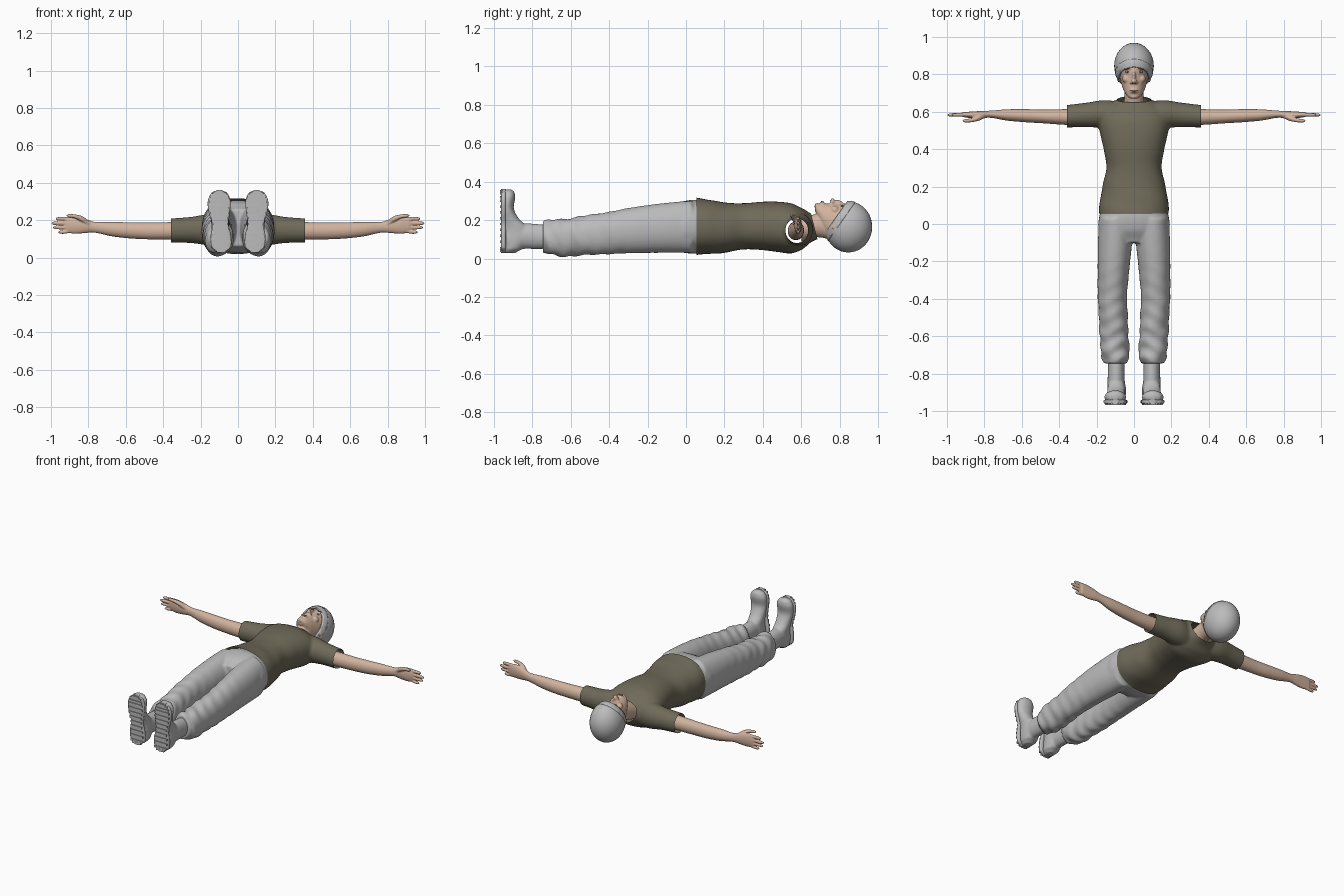
import bpy, bmesh
from math import sin, cos, pi, radians, copysign
from mathutils import Vector, Matrix

cube = bpy.data.objects.get("Cube")
if cube:
    bpy.data.objects.remove(cube)


def material(name, colour):
    m = bpy.data.materials.new(name)
    m.use_nodes = True
    m.diffuse_color = (*colour, 1)
    m.node_tree.nodes["Principled BSDF"].inputs["Base Color"].default_value = (*colour, 1)
    return m


grey = material("grey cloth", (.5, .5, .5))
olive = material("olive cloth", (.16, .145, .1))
skin = material("skin", (.64, .45, .34))
brown = material("brow brown", (.16, .1, .07))
blue = material("eye blue grey", (.25, .32, .38))
rose = material("lip rose", (.5, .28, .22))


def spline(rows, steps=8):
    """Smooth in-between rows through the given ones."""
    out = []
    for i in range(len(rows) - 1):
        p0, p1, p2, p3 = (rows[max(0, min(len(rows) - 1, i + k))] for k in (-1, 0, 1, 2))
        for s in range(steps):
            t = s / steps
            out.append([b + t * ((c - a) / 2 + t * (a - 2.5 * b + 2 * c - d / 2
                        + t * (1.5 * (b - c) + (d - a) / 2)))
                        for a, b, c, d in zip(p0, p1, p2, p3)])
            out[-1][0] = p1[0] + t * (p2[0] - p1[0])
    return out + [list(rows[-1])]


def loft(bm, rows, axis, side=1, power=1, fold=None, sides=40):
    """Rows are: position on axis, then centre and radius for each cross axis."""
    rings = []
    for pos, ca, ra, cb, rb in spline(rows):
        ring = []
        for k in range(sides):
            a = 2 * pi * k / sides
            u, v = (copysign(abs(f) ** power, f) for f in (cos(a), sin(a)))
            grow = 1 + fold(pos, a) if fold else 1
            p, q = ca + ra * u * grow, cb + rb * v * grow
            x, y, z = {"x": (pos, p, q), "y": (p, pos, q), "z": (p, q, pos)}[axis]
            ring.append(bm.verts.new((x * side, y, z)))
        rings.append(ring)
    for low, high in zip(rings, rings[1:]):
        for k in range(sides):
            n = (k + 1) % sides
            bm.faces.new((low[k], low[n], high[n], high[k]))
    bm.faces.new(rings[0])
    bm.faces.new(rings[-1])


def ball(bm, centre, size, tilt=0):
    m = Matrix.Translation(centre) @ Matrix.Rotation(tilt, 4, "Z") @ Matrix.Diagonal((*size, 1))
    bmesh.ops.create_uvsphere(bm, u_segments=32, v_segments=20, radius=1, matrix=m)


def finish(bm, name, mat, voxel=0, smooth=0, cuts=()):
    """Make the object; optionally fuse its volumes and slice open its ends."""
    bmesh.ops.recalc_face_normals(bm, faces=bm.faces[:])
    mesh = bpy.data.meshes.new(name)
    bm.to_mesh(mesh)
    bm.free()
    ob = bpy.data.objects.new(name, mesh)
    bpy.context.collection.objects.link(ob)
    if voxel:
        r = ob.modifiers.new("fuse", "REMESH")
        r.mode, r.voxel_size = "VOXEL", voxel
        s = ob.modifiers.new("soften", "SMOOTH")
        s.factor, s.iterations = .5, smooth
        fused = bpy.data.meshes.new_from_object(ob.evaluated_get(bpy.context.evaluated_depsgraph_get()))
        ob.modifiers.clear()
        ob.data = fused
        fused.name = name
    if cuts:
        bm = bmesh.new()
        bm.from_mesh(ob.data)
        for point, normal in cuts:
            bmesh.ops.bisect_plane(bm, geom=bm.verts[:] + bm.edges[:] + bm.faces[:],
                                   plane_co=point, plane_no=normal, clear_outer=True)
        bm.to_mesh(ob.data)
        bm.free()
    ob.data.materials.clear()
    ob.data.materials.append(mat)
    bpy.ops.object.select_all(action="DESELECT")
    ob.select_set(True)
    bpy.context.view_layer.objects.active = ob
    bpy.ops.object.shade_smooth_by_angle(angle=radians(50))
    return ob


# Shirt: torso and sleeves fused, open at hem, neck and cuffs
def shirt_fold(y, a):
    return .012 * sin(45 * y + 3 * cos(a)) * max(0, 1 - y / .4)


bm = bmesh.new()
loft(bm, [(.02, 0, .187, .168, .148), (.06, 0, .187, .168, .148), (.12, 0, .182, .165, .141),
          (.2, 0, .169, .161, .131), (.3, 0, .148, .168, .12), (.4, 0, .162, .17, .126),
          (.48, 0, .18, .165, .131), (.55, 0, .19, .157, .13), (.61, 0, .17, .155, .105),
          (.65, 0, .11, .16, .075), (.7, 0, .06, .165, .06)], "y", power=.88, fold=shirt_fold)
for s in (1, -1):
    loft(bm, [(0, .57, .07, .15, .09), (.15, .588, .074, .15, .085),
              (.25, .583, .066, .148, .07), (.39, .575, .059, .145, .064)], "x", s)
finish(bm, "shirt", olive, .009, 5, [((0, .055, 0), (0, -1, 0)), ((.357, 0, 0), (1, 0, 0)),
       ((-.357, 0, 0), (-1, 0, 0)), ((0, .668, .165), (0, 1, .25))])


# Trousers: hips and two legs, folds growing towards the cuffs
def leg_fold(y, a):
    loose = max(0, min(1, -y - .1)) ** 1.5
    return loose * (.11 * sin(75 * y + 2 * sin(2 * a)) + .06 * sin(3 * a + 31 * y))


bm = bmesh.new()
loft(bm, [(.11, 0, .165, .167, .125), (.05, 0, .184, .166, .14),
          (-.03, 0, .188, .164, .13), (-.1, 0, .13, .16, .1)], "y", power=.85)
for s in (1, -1):
    loft(bm, [(.03, .098, .088, .165, .135), (-.1, .102, .091, .16, .13), (-.25, .11, .084, .15, .121),
              (-.4, .115, .078, .134, .11), (-.55, .108, .077, .118, .102), (-.65, .104, .076, .108, .097),
              (-.71, .1, .075, .111, .09), (-.745, .098, .058, .113, .08)], "y", s, .95, leg_fold)
finish(bm, "trousers", grey, .008, 3)

# Boots: ankle, foot, sole and tread bars
outline = [(.028, .09, .022), (.055, .09, .052), (.12, .092, .054), (.18, .095, .044),
           (.24, .1, .056), (.3, .101, .061), (.34, .1, .046), (.361, .1, .015)]
for s, label in ((1, "left"), (-1, "right")):
    bm = bmesh.new()
    loft(bm, [(-.68, .095, .045, .112, .06), (-.78, .095, .045, .115, .065),
              (-.85, .095, .046, .116, .066), (-.93, .094, .046, .1, .065)], "y", s)
    loft(bm, [(.03, .09, .028, -.92, .035), (.05, .09, .046, -.905, .055), (.1, .093, .05, -.885, .078),
              (.16, .095, .047, -.89, .072), (.205, .097, .049, -.915, .047), (.26, .1, .055, -.93, .034),
              (.32, .1, .057, -.925, .036), (.35, .1, .04, -.924, .029),
              (.36, .1, .016, -.924, .014)], "z", s)
    finish(bm, label + "_boot", grey, .006, 4)
    bm = bmesh.new()
    loft(bm, [(z, x, r, -.95, .013) for z, x, r in outline], "z", s, .5)
    for z, x, r in spline(outline, 2)[1:-1]:
        m = Matrix.Translation((s * x, -.961, z)) @ Matrix.Diagonal((1.75 * r, .014, .013, 1))
        bmesh.ops.create_cube(bm, size=1, matrix=m)
    finish(bm, label + "_sole", grey)

# Arms with hands, palms towards the feet and thumbs up
fingers = [(.208, .208, .975), (.185, .184, .998), (.163, .161, .99), (.144, .137, .962)]
for s, label in ((1, "left"), (-1, "right")):
    bm = bmesh.new()
    loft(bm, [(.27, .572, .042, .145, .048), (.36, .572, .042, .143, .047), (.48, .575, .037, .143, .045),
              (.58, .579, .035, .146, .043), (.68, .583, .03, .153, .038), (.77, .587, .019, .163, .029),
              (.82, .584, .02, .17, .039), (.87, .583, .018, .174, .046), (.915, .585, .013, .175, .042),
              (.925, .585, .008, .175, .036)], "x", s)
    for start, end, tip in fingers:
        loft(bm, [(.89, .585, .01, start, .0105), (tip - .03, .584, .009, end, .0095),
                  (tip - .008, .583, .0075, end, .008), (tip, .582, .003, end, .003)], "x", s, sides=16)
    loft(bm, [(.79, .58, .012, .178, .015), (.83, .566, .014, .205, .016),
              (.87, .555, .011, .22, .011), (.905, .552, .009, .224, .009),
              (.918, .552, .003, .225, .003)], "x", s, sides=16)
    finish(bm, label + "_arm", skin, .004, 3)

# Head: skull with jaw, neck, nose, brow ridge, lips and ears
bm = bmesh.new()
loft(bm, [(.672, 0, .022, .264, .018), (.682, 0, .036, .25, .036), (.71, 0, .054, .215, .074),
          (.75, 0, .067, .185, .101), (.79, 0, .075, .172, .112), (.83, 0, .08, .17, .116),
          (.88, 0, .078, .168, .11), (.93, 0, .05, .168, .075)], "y")
loft(bm, [(.6, 0, .06, .15, .06), (.66, 0, .053, .168, .06), (.7, 0, .05, .172, .062),
          (.76, 0, .05, .16, .062)], "y")
ball(bm, (0, .763, .293), (.016, .013, .022))
ball(bm, (0, .785, .285), (.01, .036, .02))
ball(bm, (0, .709, .283), (.023, .014, .014))
ball(bm, (0, .681, .272), (.02, .012, .017))
for s in (1, -1):
    ball(bm, (s * .013, .757, .287), (.01, .009, .012))
    ball(bm, (s * .03, .834, .268), (.027, .009, .02))
    ball(bm, (s * .04, .775, .252), (.022, .022, .022))
    ball(bm, (s * .08, .785, .165), (.011, .028, .02))
head = finish(bm, "head", skin, .004, 4)


# Painted face details laid on the head surface
def patch(name, x, y, w, h, mat, tilt=0, lift=.002):
    hit, spot, normal, _ = head.ray_cast(Vector((x, y, 1)), Vector((0, 0, -1)))
    height = spot.z if hit else .28
    bm = bmesh.new()
    ball(bm, (x, y, height), (w, h, lift), tilt)
    finish(bm, name, mat)


for s, label in ((1, "left"), (-1, "right")):
    patch(label + "_brow", s * .036, .831, .018, .0035, brown, -s * .12, .003)
    patch(label + "_eye", s * .034, .813, .014, .006, blue, 0, .004)
    patch(label + "_pupil", s * .034, .813, .0045, .0045, brown, 0, .005)
    patch(label + "_nostril", s * .008, .753, .004, .003, brown)
patch("upper_lip", 0, .713, .021, .0035, rose, 0, .003)
patch("lower_lip", 0, .705, .017, .0035, rose, 0, .003)

# Knitted cap with a raised band around the face and nape
tilt = Vector((0, -1, .7))
for name, grow, cuts in (("cap", 1, [((0, .63, 0), tilt)]),
                         ("cap_band", 1.02, [((0, .63, 0), tilt), ((0, .675, 0), -tilt)])):
    bm = bmesh.new()
    ball(bm, (0, .845, .165), (.106 * grow, .124 * grow, .133 * grow))
    cap = finish(bm, name, grey, cuts=cuts)
    edge = cap.modifiers.new("thickness", "SOLIDIFY")
    edge.thickness = .008
